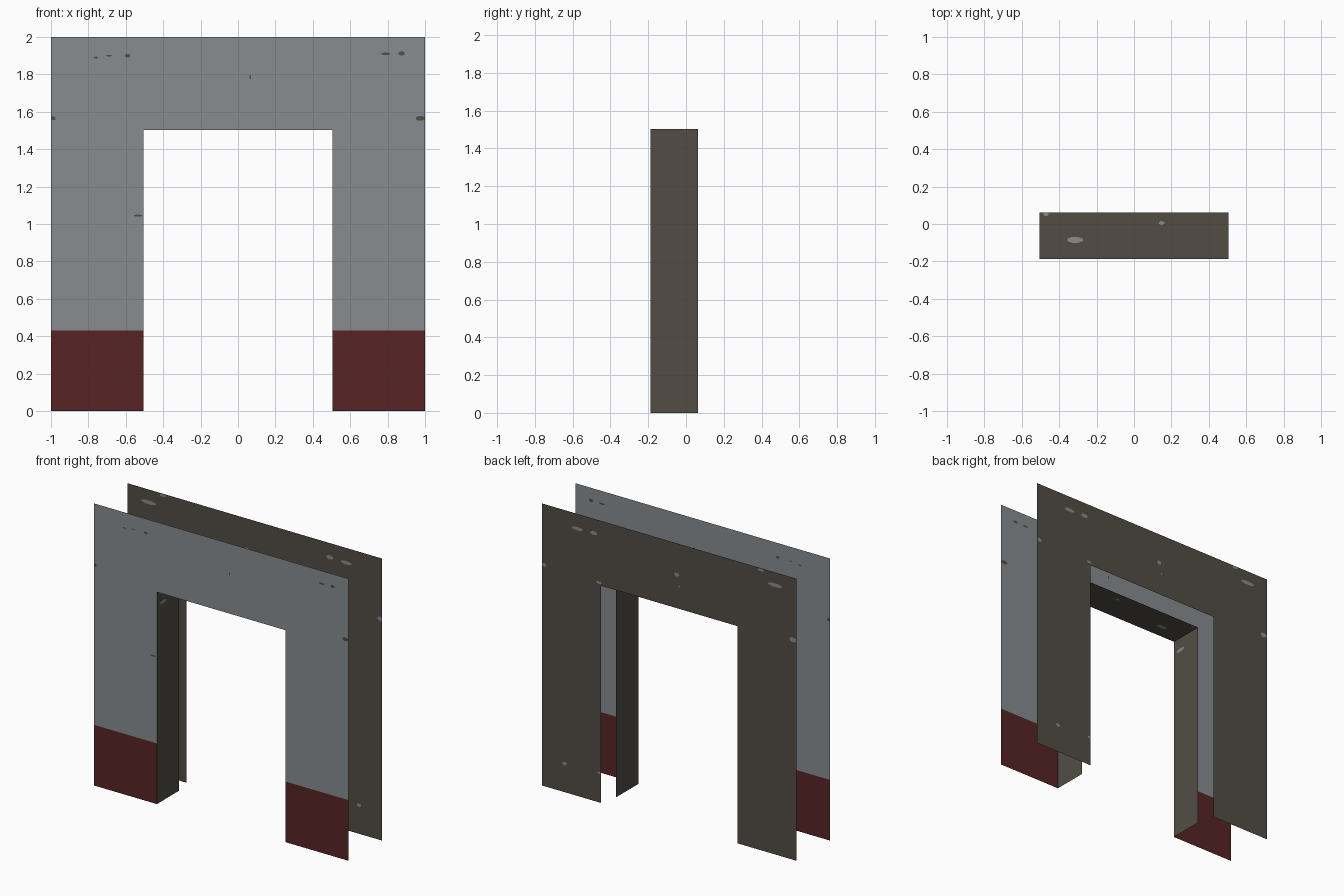
import bpy, bmesh, math

if "Cube" in bpy.data.objects:
    bpy.data.objects.remove(bpy.data.objects["Cube"])


def material(name, rgb):
    m = bpy.data.materials.new(name)
    m.diffuse_color = (*rgb, 1)
    m.use_nodes = True
    m.node_tree.nodes["Principled BSDF"].inputs["Base Color"].default_value = m.diffuse_color
    return m


GREY = material("grey plaster", (0.245, 0.262, 0.275))
RED = material("dark red paint", (0.095, 0.017, 0.018))
BROWN = material("dark stone brown", (0.085, 0.075, 0.060))

FRONT, REVEAL, BACK = -0.1875, 0.0625, 0.1875
HALF, TOP = 0.505, 1.503          # front opening
BACK_HALF, BACK_TOP = 0.535, 1.54  # slightly larger back opening
PAINT = 0.43                      # height of the red band


def finish(name, bm, mats):
    me = bpy.data.meshes.new(name)
    bm.to_mesh(me)
    bm.free()
    for m in mats:
        me.materials.append(m)
    ob = bpy.data.objects.new(name, me)
    bpy.context.collection.objects.link(ob)
    return ob


def arch_sheet(name, y, half, top, mats, facing, band=None):
    """Flat wall sheet with a doorway, optionally split at a painted band."""
    bm = bmesh.new()
    outline = [(-1, 0), (-half, 0), (-half, top), (half, top),
               (half, 0), (1, 0), (1, 2), (-1, 2)]
    face = bm.faces.new([bm.verts.new((x, y, z)) for x, z in outline])
    face.normal_update()
    if face.normal.y * facing < 0:
        face.normal_flip()
    # Split level with the lintel, and at the painted band
    for z in [top] + ([band] if band else []):
        bmesh.ops.bisect_plane(bm, geom=bm.verts[:] + bm.edges[:] + bm.faces[:],
                               plane_co=(0, 0, z), plane_no=(0, 0, 1))
    for f in bm.faces:
        if band and f.calc_center_median().z < band:
            f.material_index = 1
    return finish(name, bm, mats)


def chips(name, spots, place, mat):
    """Thin worn patches showing on both sides of a sheet."""
    bm = bmesh.new()
    for u, v, w, h in spots:
        for off in (-0.002, 0.002):
            ring = [(u + w / 2 * math.cos(math.tau * (i + .5) / 8),
                     v + h / 2 * math.sin(math.tau * (i + .5) / 8)) for i in range(8)]
            bm.faces.new([bm.verts.new(place(a, b, off)) for a, b in ring])
    return finish(name, bm, [mat])


# Front wall sheet with painted feet, back wall sheet
arch_sheet("front_wall", FRONT, HALF, TOP, [GREY, RED], -1, PAINT)
arch_sheet("back_wall", BACK, BACK_HALF, BACK_TOP, [BROWN], 1)

# Doorway reveal: two jambs and a soffit
bm = bmesh.new()
path = [(-HALF, 0), (-HALF, TOP), (HALF, TOP), (HALF, 0)]
rows = [[bm.verts.new((x, y, z)) for x, z in path] for y in (FRONT, REVEAL)]
for i in range(3):
    bm.faces.new((rows[0][i], rows[0][i + 1], rows[1][i + 1], rows[1][i]))
finish("doorway_reveal", bm, [BROWN])

# Worn patches: centre, width, height
chips("front_chips", [(-0.76, 1.89, .025, .01), (-0.69, 1.9, .035, .008),
                      (-0.59, 1.9, .03, .02), (0.79, 1.91, .05, .014),
                      (0.875, 1.912, .035, .022), (0.065, 1.785, .01, .025),
                      (-0.987, 1.565, .025, .022), (0.974, 1.565, .05, .028),
                      (-0.535, 1.045, .045, .012)],
      lambda a, b, o: (a, FRONT + o, b), BROWN)
chips("back_chips", [(0.72, 1.896, .09, .026), (0.59, 1.9, .055, .03),
                     (-0.06, 1.78, .035, .03), (-0.08, 1.7, .012, .012),
                     (-0.83, 1.91, .12, .028), (-0.97, 1.56, .055, .036),
                     (0.982, 1.57, .035, .03), (0.82, 0.204, .035, .025),
                     (0.55, 0.21, .025, .018), (0.55, 1.56, .04, .02),
                     (-0.72, 1.988, .05, .018)],
      lambda a, b, o: (a, BACK + o, b), GREY)
chips("soffit_chips", [(-0.315, -0.085, .09, .034), (0.148, 0.005, .03, .022),
                       (-0.47, 0.052, .03, .018)],
      lambda a, b, o: (a, b, TOP + o), GREY)
chips("jamb_chips", [(-0.12, 1.41, .08, .025)],
      lambda a, b, o: (-HALF + o, a, b), GREY)
